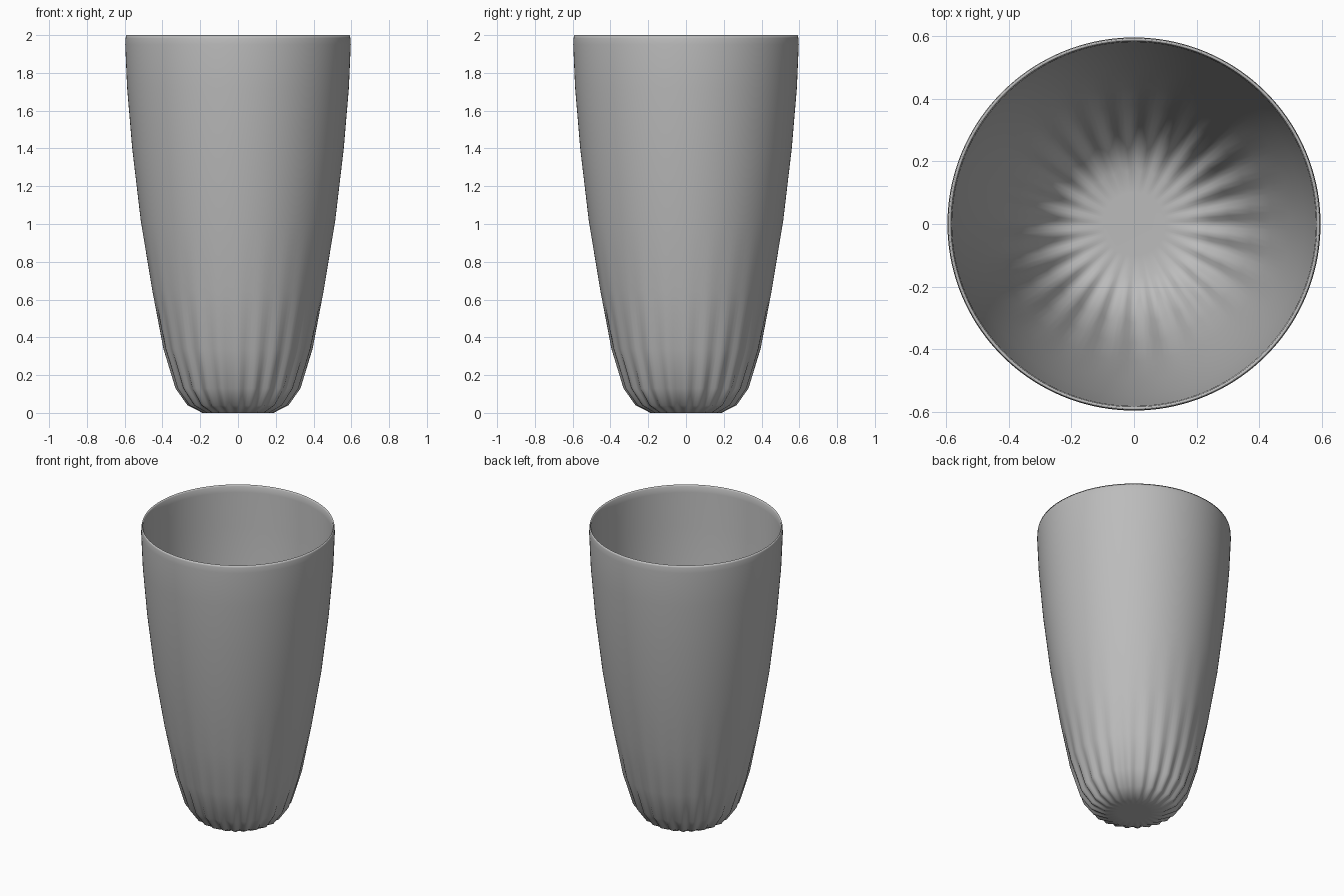
import bpy, bmesh, math

if "Cube" in bpy.data.objects:
    bpy.data.objects.remove(bpy.data.objects["Cube"])

SEGMENTS, FLUTES = 144, 24

# Profile: radius, height, flute depth
outer = [(0.10, 0.0, 0.0), (0.18, 0.0, 0.008), (0.256, 0.04, 0.011), (0.322, 0.13, 0.009),
         (0.391, 0.34, 0.004), (0.454, 0.65, 0.0), (0.515, 1.02, 0.0),
         (0.560, 1.40, 0.0), (0.587, 1.72, 0.0), (0.597, 1.95, 0.0), (0.595, 1.985, 0.0)]
rim = [(0.591, 2.0, 0.0), (0.585, 1.99, 0.0)]
inner = [(0.582, 1.95, 0.0), (0.573, 1.72, 0.0), (0.546, 1.40, 0.0), (0.501, 1.02, 0.0),
         (0.440, 0.65, 0.0), (0.377, 0.345, 0.004), (0.309, 0.14, 0.009),
         (0.246, 0.053, 0.011), (0.176, 0.016, 0.008), (0.10, 0.015, 0.0)]

# Revolve the profile, pressing the flutes into the lower wall
bm = bmesh.new()
rings = []
for r, z, d in outer + rim + inner:
    ring = []
    for i in range(SEGMENTS):
        a = 2 * math.pi * i / SEGMENTS
        rr = r + d * math.cos(FLUTES * a)
        ring.append(bm.verts.new((rr * math.cos(a), rr * math.sin(a), z)))
    rings.append(ring)
for lo, hi in zip(rings, rings[1:]):
    for i in range(SEGMENTS):
        j = (i + 1) % SEGMENTS
        bm.faces.new((lo[i], lo[j], hi[j], hi[i]))
# Outer and inner floors
bm.faces.new(rings[0][::-1])
bm.faces.new(rings[-1])
bmesh.ops.recalc_face_normals(bm, faces=bm.faces)
for f in bm.faces:
    f.smooth = True

mesh = bpy.data.meshes.new("fluted_cup")
bm.to_mesh(mesh)
bm.free()
cup = bpy.data.objects.new("fluted_cup", mesh)
bpy.context.collection.objects.link(cup)

# Plain grey
grey = bpy.data.materials.new("plain_grey")
grey.diffuse_color = (0.5, 0.5, 0.5, 1)
grey.use_nodes = True
grey.node_tree.nodes["Principled BSDF"].inputs["Base Color"].default_value = grey.diffuse_color
mesh.materials.append(grey)
